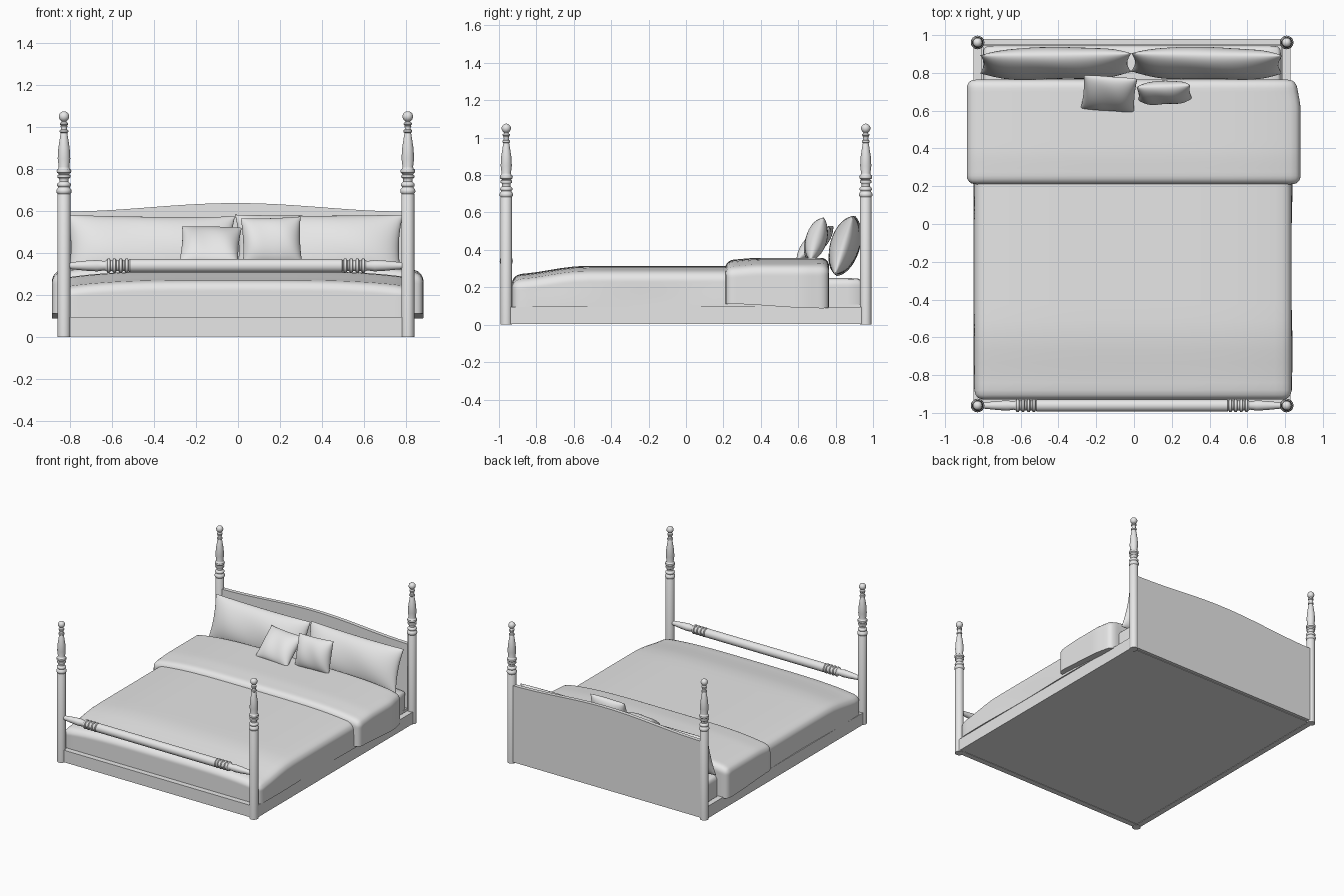
import bpy, bmesh, math
from mathutils import Vector, Matrix

if "Cube" in bpy.data.objects:
    bpy.data.objects.remove(bpy.data.objects["Cube"], do_unlink=True)

grey = bpy.data.materials.new("plain_grey")
grey.use_nodes = True
grey.diffuse_color = (0.8, 0.8, 0.8, 1)
grey.node_tree.nodes["Principled BSDF"].inputs["Base Color"].default_value = (0.8, 0.8, 0.8, 1)

MID = -0.01            # centre line of the frame
POST_X, POST_Y = 0.818, 0.961


def finish(name, bm, angle=40):
    bmesh.ops.recalc_face_normals(bm, faces=bm.faces)
    mesh = bpy.data.meshes.new(name)
    bm.to_mesh(mesh)
    bm.free()
    mesh.materials.append(grey)
    ob = bpy.data.objects.new(name, mesh)
    bpy.context.collection.objects.link(ob)
    bpy.ops.object.select_all(action='DESELECT')
    ob.select_set(True)
    bpy.context.view_layer.objects.active = ob
    bpy.ops.object.shade_smooth_by_angle(angle=math.radians(angle))
    return ob


def box(name, lo, hi):
    bm = bmesh.new()
    bmesh.ops.create_cube(bm, size=1)
    lo, hi = Vector(lo), Vector(hi)
    for v in bm.verts:
        v.co = Vector([a + (b - a) * (c + 0.5) for a, b, c in zip(lo, hi, v.co)])
    return finish(name, bm)


def lathe(name, profile, matrix, sides=24):
    bm = bmesh.new()
    verts = [bm.verts.new((r, 0, h)) for r, h in profile]
    edges = [bm.edges.new(pair) for pair in zip(verts, verts[1:])]
    bmesh.ops.spin(bm, geom=verts + edges, cent=(0, 0, 0), axis=(0, 0, 1),
                   angle=math.tau, steps=sides)
    bmesh.ops.remove_doubles(bm, verts=bm.verts, dist=0.0005)
    bm.transform(matrix)
    return finish(name, bm)


def bead(r, h, half, bulge):
    """Rounded ring on a turned profile."""
    return [(r, h - half), (r + bulge * 0.8, h - half * 0.6), (r + bulge, h),
            (r + bulge * 0.8, h + half * 0.6), (r, h + half)]


def smooth(t):
    t = max(0, min(1, t))
    return t * t * (3 - 2 * t)


def soft_box(name, lo, hi, radius, shape=None, cuts=26):
    """Box with rounded sides and top, open to a shaping rule."""
    bm = bmesh.new()
    bmesh.ops.create_cube(bm, size=2)
    bmesh.ops.subdivide_edges(bm, edges=bm.edges, cuts=cuts, use_grid_fill=True)
    lo, hi = Vector(lo), Vector(hi)
    for v in bm.verts:
        p = Vector([a + (b - a) * (math.sin(c * math.pi / 2) + 1) / 2
                    for a, b, c in zip(lo, hi, v.co)])
        core = Vector((max(lo.x + radius, min(hi.x - radius, p.x)),
                       max(lo.y + radius, min(hi.y - radius, p.y)),
                       min(hi.z - radius, p.z)))
        d = p - core
        if d.length > 1e-6:
            p = core + d.normalized() * radius
        v.co = p + Vector(shape(p)) if shape else p
    return finish(name, bm, 60)


def pillow(name, size, centre, tilt, roll=0, turn=0, n=28):
    """Stuffed cushion: two bulging sheets that meet at a thin seam."""
    bm = bmesh.new()
    for side in (1, -1):
        grid = bmesh.ops.create_grid(bm, x_segments=n, y_segments=n, size=1)
        for v in grid["verts"]:
            u, w = math.sin(v.co.x * math.pi / 2), math.sin(v.co.y * math.pi / 2)
            puff = ((1 - u ** 4) * (1 - w * w)) ** 0.55
            crease = 1 + 0.05 * math.sin(5 * u + 2 * w + side)
            v.co = (u * (1 - 0.05 * (1 - w * w)) * size[0] / 2,
                    side * puff * crease * size[1] / 2,
                    w * (1 - 0.04 * (1 - u * u)) * size[2] / 2)
    bmesh.ops.remove_doubles(bm, verts=bm.verts, dist=0.0003)
    rot = (Matrix.Rotation(turn, 4, 'Z') @ Matrix.Rotation(tilt, 4, 'X')
           @ Matrix.Rotation(roll, 4, 'Y'))
    bm.transform(Matrix.Translation(centre) @ rot)
    return finish(name, bm, 80)


# Turned corner posts
post = [(0, 0), (0.031, 0), (0.031, 0.68)]
post += bead(0.03, 0.695, 0.013, 0.006) + bead(0.027, 0.725, 0.010, 0.006)
post += [(0.022, 0.74), (0.022, 0.75)]
post += bead(0.024, 0.765, 0.010, 0.008) + bead(0.027, 0.79, 0.012, 0.008)
post += [(0.025, 0.81), (0.03, 0.85), (0.027, 0.90), (0.016, 0.97)]
post += bead(0.015, 0.98, 0.008, 0.006) + [(0.013, 0.995), (0.017, 1.005)]
post += bead(0.014, 1.015, 0.007, 0.006) + [(0.011, 1.027)]
post += [(0.025 * math.sin(a), 1.05 - 0.025 * math.cos(a))
         for a in (math.radians(d) for d in range(30, 181, 15))]
for ys, end in ((-1, "front"), (1, "back")):
    for xs, side in ((-1, "right"), (1, "left")):
        lathe(f"{end}_{side}_post", post,
              Matrix.Translation((MID + xs * POST_X, ys * POST_Y, 0)))

# Turned foot rail, one half mirrored into the other
half = [(0.032, 0), (0.032, 0.505)]
for h in (0.52, 0.548, 0.578, 0.606):
    half += bead(0.026, h, 0.010, 0.009)
half += [(0.022, 0.625), (0.027, 0.66), (0.024, 0.71), (0.016, 0.79), (0.016, 0.82)]
rail = [(r, -h) for r, h in reversed(half)] + half[1:]
lathe("foot_rail", rail, Matrix.Translation((MID, -POST_Y, 0.34))
      @ Matrix.Rotation(math.pi / 2, 4, 'Y'))

# Frame boards and underside
for xs, side in ((-1, "right"), (1, "left")):
    x = MID + xs * POST_X
    box(f"{side}_side_board", (x - 0.021, -0.955, 0.003), (x + 0.021, 0.955, 0.095))
box("front_board", (MID - POST_X, -0.972, 0.003), (MID + POST_X, -0.93, 0.095))
box("bottom_panel", (MID - 0.8, -0.94, 0.006), (MID + 0.8, 0.955, 0.085))

# Headboard with a gently arched top
bm = bmesh.new()
xs = [MID + POST_X * (i / 20 - 1) for i in range(41)]
outline = [(xs[0], 0.01)] + [
    (x, 0.598 + 0.04 * (1 + math.cos(math.pi * (x - MID) / POST_X)) / 2) for x in xs
] + [(xs[-1], 0.01)]
face = bm.faces.new([bm.verts.new((x, 0.95, z)) for x, z in outline])
extruded = bmesh.ops.extrude_face_region(bm, geom=[face])
bmesh.ops.translate(bm, vec=(0, 0.03, 0),
                    verts=[g for g in extruded["geom"] if isinstance(g, bmesh.types.BMVert)])
finish("headboard", bm)

# Mattress on a thin base
box("mattress_base", (-0.80, -0.92, 0.08), (0.78, 0.945, 0.108))
soft_box("mattress", (-0.80, -0.91, 0.10), (0.78, 0.945, 0.25), 0.04, cuts=14)


# Bedding
def comforter_shape(p):
    lift = smooth((p.z - 0.1) / 0.2)
    drop = 0.045 * (1 - smooth((p.y + 0.93) / 0.4)) + 0.035 * abs(p.x / 0.84) ** 4
    ripple = 0.004 * math.sin(7 * p.y) * (1 - lift)
    return ripple * (1 if p.x > 0 else -1), 0, -drop * lift


def fold_shape(p):
    lift = smooth((p.z - 0.1) / 0.22)
    drop = 0.045 * abs(p.x / 0.88) ** 4 + 0.012 * (1 - smooth((p.y - 0.2) / 0.2))
    hem = 0.012 * (1 - lift) * math.cos((p.y - 0.2) * 6)
    tuck = -0.022 * smooth((p.y - 0.6) / 0.17) if p.x > 0.8 else 0
    return tuck, 0, hem - drop * lift


soft_box("comforter", (-0.845, -0.93, 0.095), (0.835, 0.74, 0.315), 0.05, comforter_shape)
soft_box("folded_cover", (-0.885, 0.21, 0.10), (0.882, 0.765, 0.358), 0.045, fold_shape)

# Pillows against the headboard, cushions in front
pillow("right_pillow", (0.80, 0.15, 0.33), (-0.415, 0.85, 0.42), math.radians(-17),
       roll=0.01, turn=0.015)
pillow("left_pillow", (0.80, 0.15, 0.33), (0.385, 0.85, 0.425), math.radians(-17),
       turn=-0.015)
pillow("right_cushion", (0.285, 0.10, 0.25), (-0.132, 0.69, 0.435), math.radians(-45),
       roll=0.03, turn=-0.05)
pillow("left_cushion", (0.285, 0.11, 0.24), (0.16, 0.695, 0.455), math.radians(-17),
       roll=-0.03, turn=0.03)
